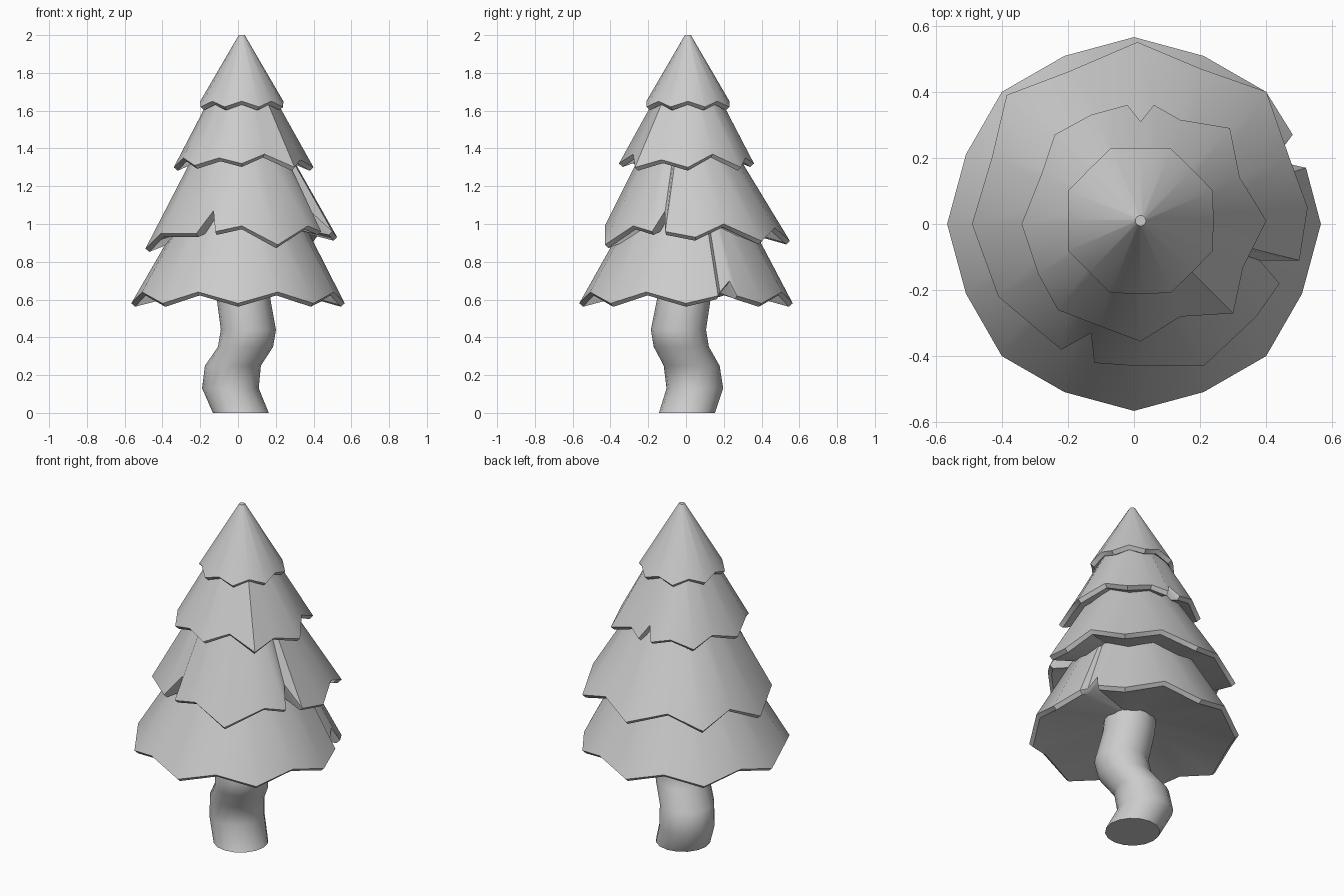
import bpy, bmesh
from math import sin, cos, pi, radians, atan2

if "Cube" in bpy.data.objects:
    bpy.data.objects.remove(bpy.data.objects["Cube"])

CX, CY = 0.02, 0.01   # foliage axis


def finish(bm, name, angle):
    bmesh.ops.recalc_face_normals(bm, faces=bm.faces[:])
    me = bpy.data.meshes.new(name)
    bm.to_mesh(me)
    bm.free()
    ob = bpy.data.objects.new(name, me)
    bpy.context.collection.objects.link(ob)
    bpy.ops.object.select_all(action='DESELECT')
    ob.select_set(True)
    bpy.context.view_layer.objects.active = ob
    bpy.ops.object.shade_smooth_by_angle(angle=radians(angle))


def loft(name, rings, angle):
    """Skin a list of equal-length point rings and cap both ends."""
    bm = bmesh.new()
    loops = [[bm.verts.new(p) for p in r] for r in rings]
    n = len(loops[0])
    for a, b in zip(loops, loops[1:]):
        for i in range(n):
            j = (i + 1) % n
            bm.faces.new((a[i], a[j], b[j], b[i]))
    bm.faces.new(loops[0])
    bm.faces.new(loops[-1])
    finish(bm, name, angle)


def circle(x, y, z, r, n=16):
    return [(x + r * cos(2 * pi * i / n), y + r * sin(2 * pi * i / n), z) for i in range(n)]


def zigzag(cx, cy, r_low, z_low, r_high, z_high, low_first=True):
    """Regular 16-point rim alternating drooping and raised points."""
    pts = []
    for i in range(16):
        low = (i % 2 == 0) == low_first
        r, z = (r_low, z_low) if low else (r_high, z_high)
        a = 2 * pi * i / 16
        pts.append((cx + r * cos(a), cy + r * sin(a), z))
    return pts


def tier(name, rim, top_r, top_z, under_z, lip=0.018):
    """Skirt of foliage: sloped outside, thin lip, shallow hollow underside."""
    ang = [atan2(y - CY, x - CX) for x, y, z in rim]
    top = [(CX + top_r * cos(a), CY + top_r * sin(a), top_z) for a in ang]
    under = [(x - 0.02 * cos(a), y - 0.02 * sin(a), z - lip) for (x, y, z), a in zip(rim, ang)]
    core = [(CX + 0.08 * cos(a), CY + 0.08 * sin(a), under_z) for a in ang]
    loft(name, [top, rim, under, core], 38)


# Crooked trunk
path = [(0.015, 0.005, 0, 0.148), (-0.04, 0.047, 0.13, 0.15), (-0.027, 0.03, 0.25, 0.148),
        (0.04, -0.025, 0.35, 0.146), (0.055, -0.04, 0.44, 0.146), (0.03, -0.012, 0.6, 0.142),
        (0.02, 0.0, 0.75, 0.14)]
loft("trunk", [circle(*p) for p in path], 50)

# Lowest skirt, with one split in its rim
rim = zigzag(0, 0, 0.565, 0.58, 0.55, 0.64)
rim[1:2] = [(0.52, 0.17, 0.62), (0.475, 0.18, 0.64), (0.45, 0.23, 0.70), (0.48, 0.27, 0.62)]
tier("foliage_lowest", rim, 0.25, 1.16, 0.69)

# Second skirt, with two splits
rim = [(0.525, 0.05, 0.93), (0.47, 0.2, 1.0), (0.4, 0.4, 0.91), (0.2, 0.47, 0.98),
       (0.01, 0.55, 0.91), (-0.2, 0.46, 0.98), (-0.385, 0.39, 0.9), (-0.43, 0.2, 0.97),
       (-0.49, 0, 0.87), (-0.41, -0.22, 0.95), (-0.22, -0.38, 0.95), (-0.13, -0.33, 1.07),
       (-0.12, -0.42, 0.96), (0.02, -0.43, 0.99), (0.21, -0.43, 0.89), (0.37, -0.28, 0.99),
       (0.44, -0.18, 0.96), (0.38, -0.11, 1.07), (0.5, -0.11, 0.96)]
tier("foliage_second", rim, 0.2, 1.47, 1.02)

# Third skirt, split at the back
rim = [(0.4, 0.01, 1.3), (0.32, 0.14, 1.37), (0.29, 0.29, 1.3), (0.14, 0.315, 1.35),
       (0.06, 0.36, 1.32), (0.02, 0.31, 1.39), (-0.02, 0.36, 1.32), (-0.13, 0.33, 1.35),
       (-0.24, 0.27, 1.3), (-0.28, 0.15, 1.35), (-0.34, 0, 1.3), (-0.29, -0.15, 1.35),
       (-0.23, -0.26, 1.31), (-0.1, -0.31, 1.35), (0.02, -0.355, 1.32), (0.14, -0.28, 1.37),
       (0.3, -0.27, 1.3), (0.33, -0.13, 1.34)]
tier("foliage_third", rim, 0.1, 1.8, 1.4)

# Pointed top
tier("foliage_top", zigzag(CX, CY, 0.237, 1.62, 0.22, 1.65, False), 0.016, 2.0, 1.68)
